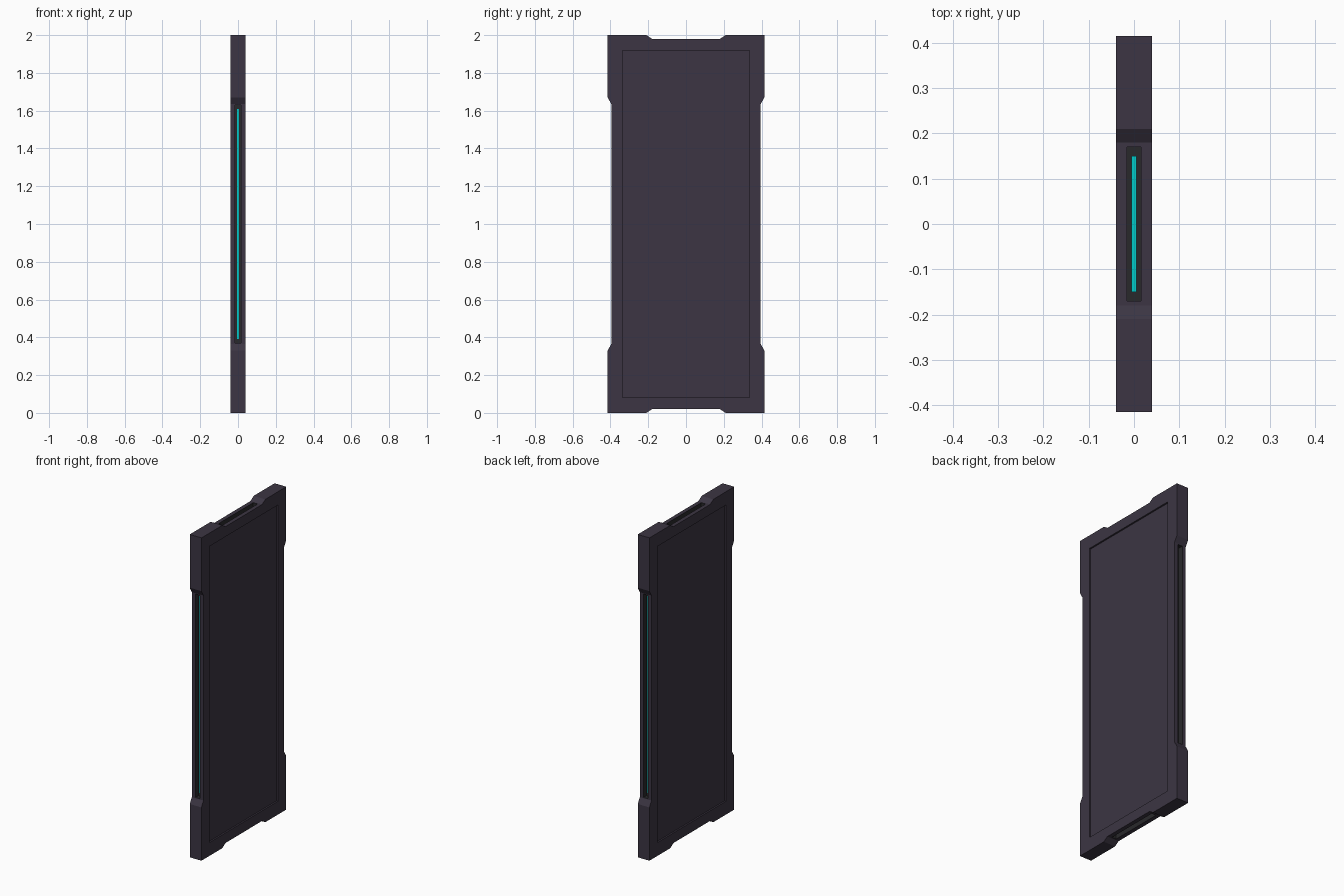
import bpy, bmesh

if "Cube" in bpy.data.objects:
    bpy.data.objects.remove(bpy.data.objects["Cube"])

def material(name, color):
    m = bpy.data.materials.new(name)
    m.diffuse_color = (*color, 1)
    m.use_nodes = True
    m.node_tree.nodes["Principled BSDF"].inputs["Base Color"].default_value = m.diffuse_color
    return m

SHELL = material("dark_shell", (0.045, 0.036, 0.056))
GROOVE = material("groove_grey", (0.022, 0.022, 0.024))
GLOW = material("cyan_light", (0.0, 0.6, 0.58))

def make_object(name, bm, mat):
    bmesh.ops.recalc_face_normals(bm, faces=bm.faces)
    me = bpy.data.meshes.new(name)
    bm.to_mesh(me)
    bm.free()
    me.materials.append(mat)
    ob = bpy.data.objects.new(name, me)
    bpy.context.collection.objects.link(ob)
    return ob

def box(name, center, size, mat):
    bm = bmesh.new()
    bmesh.ops.create_cube(bm, size=1)
    for v in bm.verts:
        v.co = [c + s * k for c, s, k in zip(center, size, v.co)]
    return make_object(name, bm, mat)

# Panel body: quarter outline mirrored around the centre, then extruded in x
T, MID = 0.04, 1.0
quarter = [(0.395, 0.635), (0.415, 0.67), (0.415, 1.0), (0.21, 1.0), (0.18, 0.98)]
half = quarter + [(-y, z) for y, z in reversed(quarter)]
outline = half + [(-y, -z) for y, z in half]
bm = bmesh.new()
face = bm.faces.new([bm.verts.new((-T, y, z + MID)) for y, z in outline])
ext = bmesh.ops.extrude_face_region(bm, geom=[face])
bmesh.ops.translate(bm, vec=(2 * T, 0, 0),
                    verts=[v for v in ext["geom"] if isinstance(v, bmesh.types.BMVert)])
body = make_object("panel_body", bm, SHELL)

# Shallow recesses on both broad faces, light grooves on the four edges
D = 0.03
cutters = []
for s in (-1, 1):
    cutters += [
        box("face_recess_cutter", (s * T, 0, MID), (0.02, 0.67, 1.835), SHELL),
        box("side_groove_cutter", (0, s * 0.395, MID), (0.03, 2 * D, 1.26), GROOVE),
        box("end_groove_cutter", (0, 0, MID + s * 0.98), (0.03, 0.34, 2 * D), GROOVE)]
    # Light strips on the groove floors
    box("side_light_strip", (0, s * (0.395 - D), MID), (0.01, 0.01, 1.22), GLOW)
    box("end_light_strip", (0, 0, MID + s * (0.98 - D)), (0.01, 0.30, 0.01), GLOW)

bpy.context.view_layer.objects.active = body
for c in cutters:
    mod = body.modifiers.new("cut", 'BOOLEAN')
    mod.operation = 'DIFFERENCE'
    mod.solver = 'EXACT'
    mod.material_mode = 'TRANSFER'
    mod.object = c
    bpy.ops.object.modifier_apply(modifier=mod.name)
    bpy.data.objects.remove(c)
